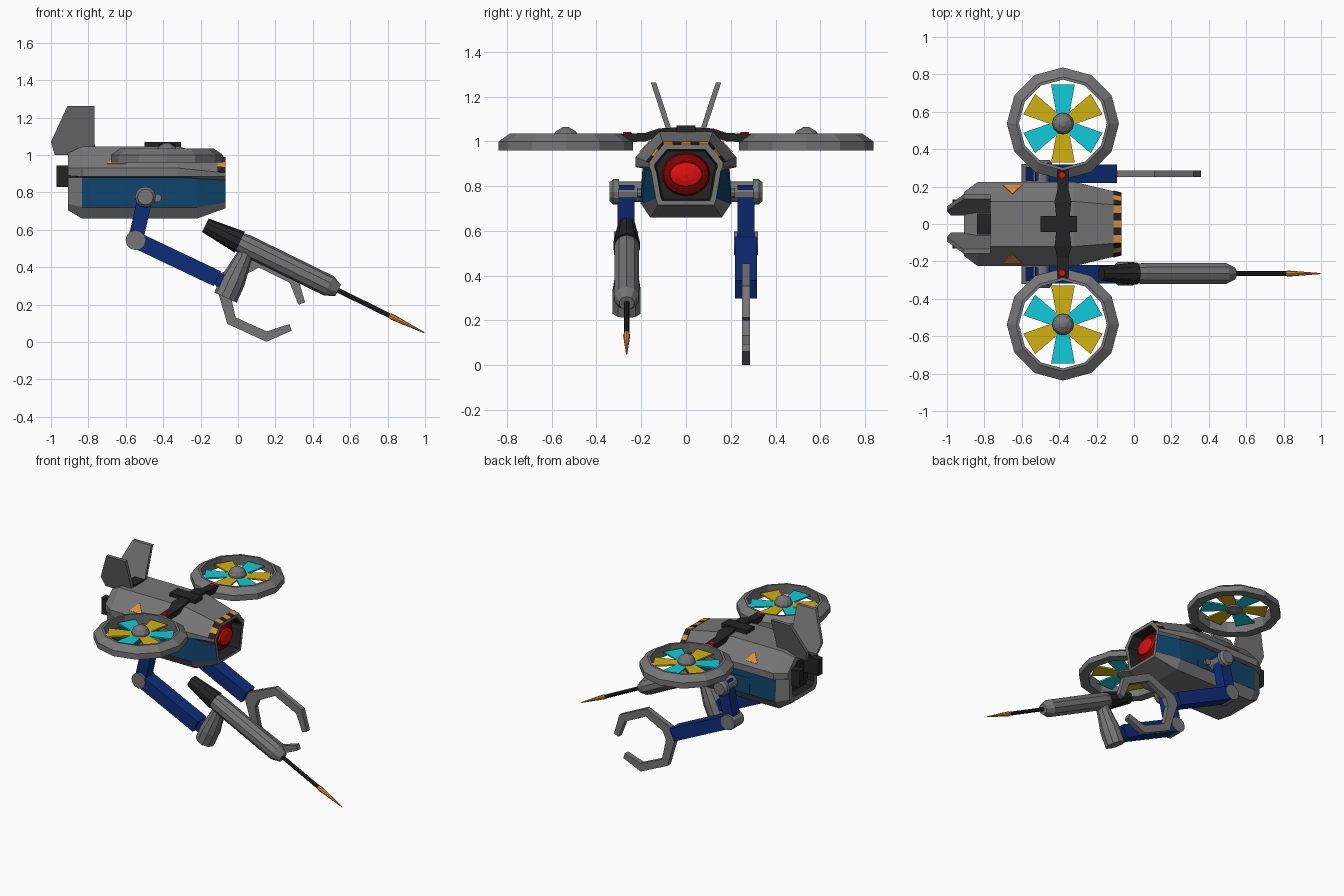
import bpy, bmesh, math
from mathutils import Vector

if "Cube" in bpy.data.objects:
    bpy.data.objects.remove(bpy.data.objects["Cube"])


def mat(name, r, g, b):
    m = bpy.data.materials.new(name)
    m.diffuse_color = (r, g, b, 1)
    m.use_nodes = True
    m.node_tree.nodes["Principled BSDF"].inputs["Base Color"].default_value = m.diffuse_color
    return m


GREY = mat("grey metal", .18, .18, .18)
BLACK = mat("black", .017, .017, .017)
HULL = mat("hull blue", .005, .058, .15)
ARM = mat("arm blue", .004, .026, .19)
ORANGE = mat("orange", .75, .28, .04)
CYAN = mat("cyan", .005, .60, .70)
YELLOW = mat("yellow", .64, .44, .005)
RED = mat("red", .72, .005, .005)
DKRED = mat("dark red", .2, .001, .001)


def finish(name, bm, *mats):
    bmesh.ops.remove_doubles(bm, verts=bm.verts, dist=1e-5)
    bmesh.ops.recalc_face_normals(bm, faces=bm.faces)
    me = bpy.data.meshes.new(name)
    bm.to_mesh(me)
    bm.free()
    for m in mats:
        me.materials.append(m)
    ob = bpy.data.objects.new(name, me)
    bpy.context.collection.objects.link(ob)
    return ob


def loft(bm, rings, closed=False, caps=True, rule=lambda i, k: 0):
    """Skin a list of equal rings of points."""
    vs = [[bm.verts.new(p) for p in r] for r in rings]
    n = len(vs[0])
    for i in range(len(vs) if closed else len(vs) - 1):
        a, b = vs[i], vs[(i + 1) % len(vs)]
        for k in range(n):
            f = bm.faces.new((a[k], a[(k + 1) % n], b[(k + 1) % n], b[k]))
            f.material_index = rule(i, k)
    if caps and not closed:
        for i, r in ((0, vs[0]), (len(vs), vs[-1])):
            bm.faces.new(r).material_index = rule(i, -1)


def lathe(name, profile, origin, axis, sides, m, closed=False):
    """Turn (radius, height) points round an axis."""
    q = Vector((0, 0, 1)).rotation_difference(Vector(axis).normalized())
    bm = bmesh.new()
    rings = []
    for r, h in profile:
        r = max(r, 1e-7)
        rings.append([Vector(origin) + q @ Vector((r * math.cos(a), r * math.sin(a), h))
                      for a in (2 * math.pi * k / sides for k in range(sides))])
    ends_open = profile[0][0] > 0 or profile[-1][0] > 0
    loft(bm, rings, closed, ends_open)
    return finish(name, bm, m)


def prism(name, pts, y0, y1, m):
    """Extrude an (x, z) outline along y."""
    bm = bmesh.new()
    loft(bm, [[(x, y, z) for x, z in pts] for y in (y0, y1)])
    return finish(name, bm, m)


def beam(name, a, b, width, y, depth, m):
    a, b = Vector(a), Vector(b)
    d = (b - a).normalized() * width / 2
    n = Vector((-d.y, d.x))
    return prism(name, [a + n, b + n, b - n, a - n], y - depth / 2, y + depth / 2, m)


def box(name, x0, x1, y0, y1, z0, z1, m):
    return prism(name, [(x0, z0), (x1, z0), (x1, z1), (x0, z1)], y0, y1, m)


def plate(name, corners, m, half=.004):
    c = [Vector(p) for p in corners]
    n = (c[1] - c[0]).cross(c[2] - c[0]).normalized() * half
    bm = bmesh.new()
    loft(bm, [[p - n for p in c], [p + n for p in c]])
    return finish(name, bm, m)


# Hull: lofted sections, recessed at nose and tail
REAR = [(.09, 1.01), (.17, .93), (.17, .89), (.155, .88), (.155, .74), (.13, .705)]
MID = [(.12, 1.045), (.225, .93), (.225, .885), (.195, .88), (.20, .72), (.16, .66)]
NOSE = [(.10, .985), (.165, .905), (.164, .885), (.155, .865), (.135, .745), (.125, .715)]


def section(x, half, s=1):
    pts = half + [(-y, z) for y, z in reversed(half)]
    return [(x, y * s, .85 + (z - .85) * s) for y, z in pts]


def hull_rule(i, k):
    if k == -1 or i in (0, 7):
        return 2
    return 1 if k in (3, 7) and i in (3, 4, 5) else 0


bm = bmesh.new()
loft(bm, [section(-.86, REAR, .75), section(-.91, REAR, .78), section(-.91, REAR),
          section(-.835, MID), section(-.32, MID), section(-.22, [
              tuple(a + (b - a) * .4 for a, b in zip(p, q)) if j < 4 else p
              for j, (p, q) in enumerate(zip(MID, NOSE))]),
          section(-.067, NOSE), section(-.067, NOSE, .85), section(-.14, NOSE, .8)],
     rule=hull_rule)
finish("hull", bm, GREY, HULL, BLACK)

# Eye
eye = lathe("eye_ring", [(.108, 0), (.10, .025), (.07, .04)], (-.14, 0, .853), (1, 0, 0), 20, DKRED)
lens = lathe("eye_lens", [(.075, 0), (.07, .012), (.04, .02), (0, .024)], (-.102, 0, .853), (1, 0, 0), 20, RED)
for ob, s in ((eye, .9), (lens, .75)):
    for v in ob.data.vertices:
        v.co.z = .853 + (v.co.z - .853) * s

# Hazard stripes round the nose, from roof edge to shoulder
def nose_pt(u, back):
    a, b = (Vector((-.067, y, z)) for y, z in NOSE[:2])
    c, d = (Vector((-.11, y, z)) for y, z in ((.104, .995), (.176, .909)))
    return (c.lerp(d, u) if back else a.lerp(b, u))


for i in range(5):
    y0, y1 = -.10 + .04 * i, -.06 + .04 * i
    plate("roof_stripe", [(-.067, y0, .985), (-.067, y1, .985), (-.11, y1, .995), (-.11, y0, .995)],
          (ORANGE, BLACK)[i % 2])
for s in (-1, 1):
    for i in range(3):
        q = [nose_pt(i / 3, 0), nose_pt((i + 1) / 3, 0), nose_pt((i + 1) / 3, 1), nose_pt(i / 3, 1)]
        plate("shoulder_stripe", [(p.x, s * p.y, p.z) for p in q], (BLACK, ORANGE)[i % 2])

# Roof boxes and cross bar
box("roof_box", -.50, -.305, -.043, .043, 1.03, 1.07, BLACK)
box("rear_roof_box", -.84, -.765, -.055, .055, 1.03, 1.055, BLACK)

D = Vector((.897, -.44))   # drill direction in x, z
U = Vector((.905, -.425))  # claw direction
for s in (-1, 1):
    # Tail fins, leaning outwards
    fin = [(-.98, 1.0), (-1.0, 1.07), (-.912, 1.262), (-.767, 1.262), (-.767, 1.03), (-.85, 1.0)]
    bm = bmesh.new()
    loft(bm, [[(x, s * (.062 + o + .33 * (z - 1.01)), z) for x, z in fin] for o in (-.012, .012)])
    finish("tail_fin", bm, GREY)
    # Exhausts
    box("exhaust", -.97, -.86, s * .105 - .025, s * .105 + .025, .83, .945, BLACK)
    # Hull decals and side panel
    plate("orange_mark", [(-.70, s * .205, .952), (-.60, s * .205, .952), (-.65, s * .16, 1.002)], ORANGE)
    plate("side_panel", [(-.635, s * .199, .72), (-.36, s * .199, .72),
                         (-.36, s * .195, .83), (-.635, s * .195, .83)], HULL)
    lathe("panel_knob", [(.022, 0), (.022, .03)], (-.43, s * .19, .77), (0, s, 0), 10, GREY)
    # Wing bar carrying the rotor
    bm = bmesh.new()
    loft(bm, [[(x, s * y, z + dz) for x, dz in ((-.38 - w, -.02), (-.38 + w, -.02), (-.38 + w, .018), (-.38 - w, .018))]
              for y, z, w in ((.03, 1.045, .035), (.12, 1.04, .045), (.18, 1.02, .03), (.30, 1.015, .03))])
    finish("wing_bar", bm, BLACK)
    lathe("wing_lamp", [(.022, 0), (.018, .012)], (-.385, s * .262, 1.03), (0, 0, 1), 8, RED)
    # Rotor: ring, hub and six blades
    c = Vector((-.38, s * .537, 0))
    lathe("rotor_ring", [(.24, .96), (.30, .96), (.30, 1.0), (.25, 1.035), (.235, 1.035)], c, (0, 0, 1), 12, GREY, True)
    lathe("rotor_hub", [(0, .97), (.055, .985), (.058, 1.02), (.045, 1.045), (.015, 1.063), (0, 1.065)],
          c, (0, 0, 1), 12, GREY)
    for k in range(6):
        a = math.radians(s * 90 + 60 * k)
        r, t = Vector((math.cos(a), math.sin(a), 0)), Vector((-math.sin(a), math.cos(a), 0))
        h = Vector((0, 0, 1.0))
        plate("rotor_blade", [c + h + r * d + t * w for d, w in ((.04, -.032), (.208, -.063), (.208, .063), (.04, .032))],
              (CYAN, YELLOW)[k % 2], .005)
    # Arm
    y = s * .268
    lathe("shoulder_joint", [(.045, .17), (.045, .30), (.056, .30), (.056, .325), (.042, .342)],
          (-.495, 0, .775), (0, s, 0), 12, GREY)
    beam("upper_arm", (-.487, .81), (-.548, .545), .08, y, .075, ARM)
    lathe("elbow_joint", [(.053, -.054), (.053, .054)], (-.548, y, .545), (0, 1, 0), 12, GREY)
    beam("forearm", (-.535, .54), (-.11, .338), .088, y, .098, ARM)

# Drill on one arm
y = -.265
base, axis = Vector((-.17, y, .622)), (D.x, 0, D.y)
lathe("drill_tail", [(.040, -.005), (.062, .2)], base, axis, 10, BLACK)
lathe("drill_body", [(.052, .19), (.058, .24), (.058, .73), (.034, .785)], base, axis, 10, GREY)
lathe("drill_rod", [(.013, .77), (.013, 1.1)], base, axis, 8, BLACK)
lathe("drill_bit", [(.013, 1.09), (.016, 1.11), (.003, 1.298)], base, axis, 8, ORANGE)
lathe("drill_handle", [(.066, 0), (.066, .10), (.04, .27)], (-.067, y, .238), (.1, 0, .22), 10, GREY)
beam("drill_wrist", (-.14, .352), (-.07, .32), .07, y, .07, ARM)

# Claw on the other arm: half outline mirrored across its axis
half = [(-.01, -.03), (.045, -.09), (.14, -.197), (.37, -.195), (.467, -.084),
        (.441, -.057), (.348, -.144), (.165, -.147), (.075, -.03)]
outline = half + [(u, -n) for u, n in reversed(half)]
prism("claw", [(-.1 + u * U.x - n * U.y, .335 + u * U.y + n * U.x) for u, n in outline], .25, .286, GREY)
